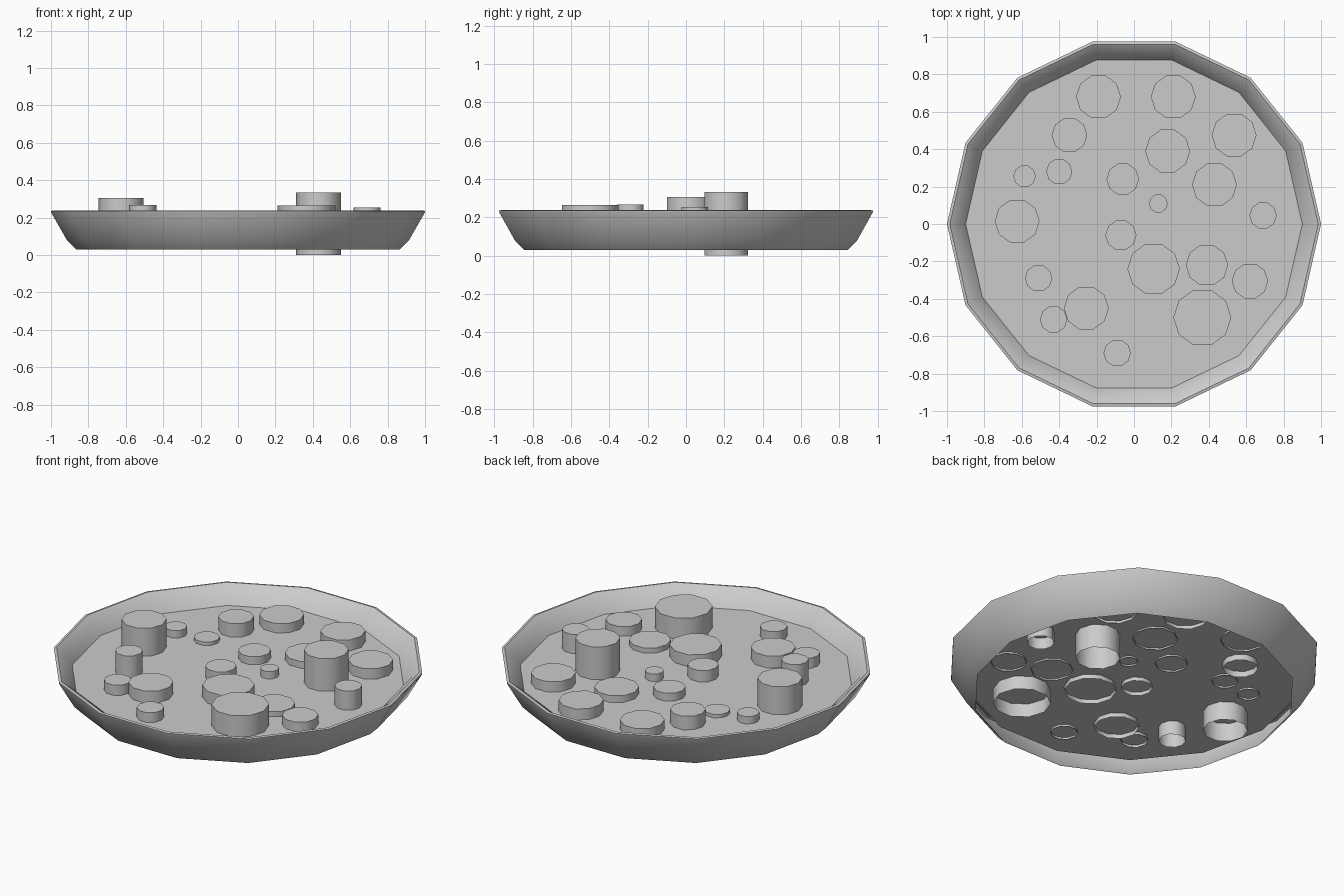
import bpy, bmesh, math

if "Cube" in bpy.data.objects:
    bpy.data.objects.remove(bpy.data.objects["Cube"])


def finish(bm, name, angle):
    me = bpy.data.meshes.new(name)
    bm.to_mesh(me)
    bm.free()
    ob = bpy.data.objects.new(name, me)
    bpy.context.collection.objects.link(ob)
    bpy.ops.object.select_all(action='DESELECT')
    ob.select_set(True)
    bpy.context.view_layer.objects.active = ob
    bpy.ops.object.shade_smooth_by_angle(angle=math.radians(angle))
    return ob


def lathe(bm, profile, sides, cx=0.0, cy=0.0):
    """Rings joined by quads, the last ring closed with a flat cap."""
    rings = []
    for r, z in profile:
        rings.append([bm.verts.new((cx + r * math.cos(2 * math.pi * i / sides),
                                    cy + r * math.sin(2 * math.pi * i / sides), z))
                      for i in range(sides)])
    for a, b in zip(rings, rings[1:]):
        for i in range(sides):
            j = (i + 1) % sides
            bm.faces.new((a[i], a[j], b[j], b[i]))
    bm.faces.new(rings[-1])


# Dish: flared outer wall, rim, inner wall and raised floor, open underneath
bm = bmesh.new()
lathe(bm, [(0.865, 0.03), (0.915, 0.08), (0.998, 0.225), (1.0, 0.235),
           (0.985, 0.238), (0.945, 0.21), (0.90, 0.14)], 14)
finish(bm, "dish", 40)

# Discs pushed through the floor, open below: x, y, radius, top
discs = [
    (-.19, .68, .12, .195), (.21, .68, .12, .205), (-.345, .475, .095, .22),
    (-.585, .255, .06, .183), (-.40, .28, .07, .16), (-.06, .24, .087, .187),
    (.18, .39, .12, .18), (.535, .475, .12, .20), (.43, .21, .12, .333),
    (.13, .11, .05, .183), (.69, .045, .073, .253), (-.625, .015, .12, .305),
    (-.07, -.06, .083, .207), (.105, -.24, .14, .21), (.39, -.22, .113, .17),
    (.62, -.305, .097, .195), (-.51, -.29, .073, .267), (-.43, -.51, .073, .20),
    (-.255, -.45, .12, .21), (.365, -.50, .155, .265), (-.09, -.69, .073, .197),
]
for n, (x, y, r, top) in enumerate(discs, 1):
    bottom = 0.0 if top > 0.32 else min(max(0.325 - top, 0.03), 0.13)
    bm = bmesh.new()
    lathe(bm, [(r, bottom), (r, top)], 10, x, y)
    finish(bm, f"disc_{n:02d}", 40)
